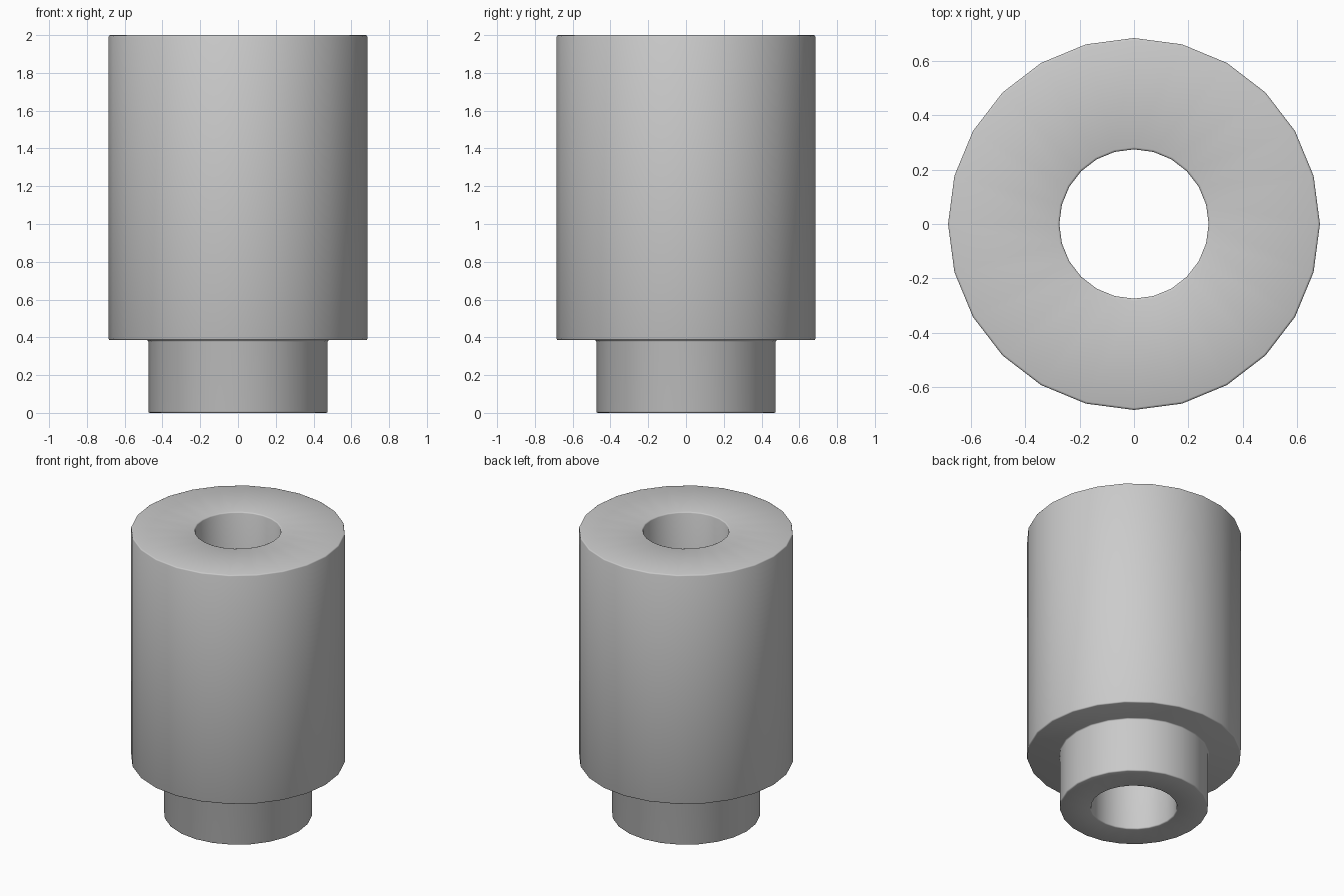
import bpy
import bmesh
import math

cube = bpy.data.objects.get("Cube")
if cube:
    bpy.data.objects.remove(cube, do_unlink=True)

SIDES = 24
BORE, NECK, BODY = 0.275, 0.475, 0.685
STEP, TOP, EDGE = 0.385, 2.0, 0.008

# Single plain grey material
grey = bpy.data.materials.new("light_grey")
grey.use_nodes = True
colour = (0.6, 0.6, 0.6, 1)
grey.diffuse_color = colour
grey.node_tree.nodes["Principled BSDF"].inputs["Base Color"].default_value = colour

# Closed radius/height section of the stepped sleeve
section = [(BORE, 0), (NECK, 0), (NECK, STEP), (BODY, STEP), (BODY, TOP), (BORE, TOP)]

# Revolve the section into rings joined by quads
bm = bmesh.new()
rings = []
for i in range(SIDES):
    a = math.tau * i / SIDES
    rings.append([bm.verts.new((r * math.cos(a), r * math.sin(a), z)) for r, z in section])
for i, ring in enumerate(rings):
    after = rings[(i + 1) % SIDES]
    for j in range(len(section)):
        k = (j + 1) % len(section)
        bm.faces.new((ring[j], after[j], after[k], ring[k]))
bmesh.ops.recalc_face_normals(bm, faces=bm.faces)

# Soften every circular rim slightly
rims = [e for e in bm.edges if e.calc_face_angle() > math.radians(60)]
bmesh.ops.bevel(bm, geom=rims, offset=EDGE, segments=2, profile=0.5, affect='EDGES')

mesh = bpy.data.meshes.new("stepped_sleeve")
bm.to_mesh(mesh)
bm.free()
mesh.materials.append(grey)
sleeve = bpy.data.objects.new("stepped_sleeve", mesh)
bpy.context.collection.objects.link(sleeve)

# Smooth shading around the sleeve
bpy.context.view_layer.objects.active = sleeve
sleeve.select_set(True)
bpy.ops.object.shade_smooth_by_angle(angle=math.radians(50))
